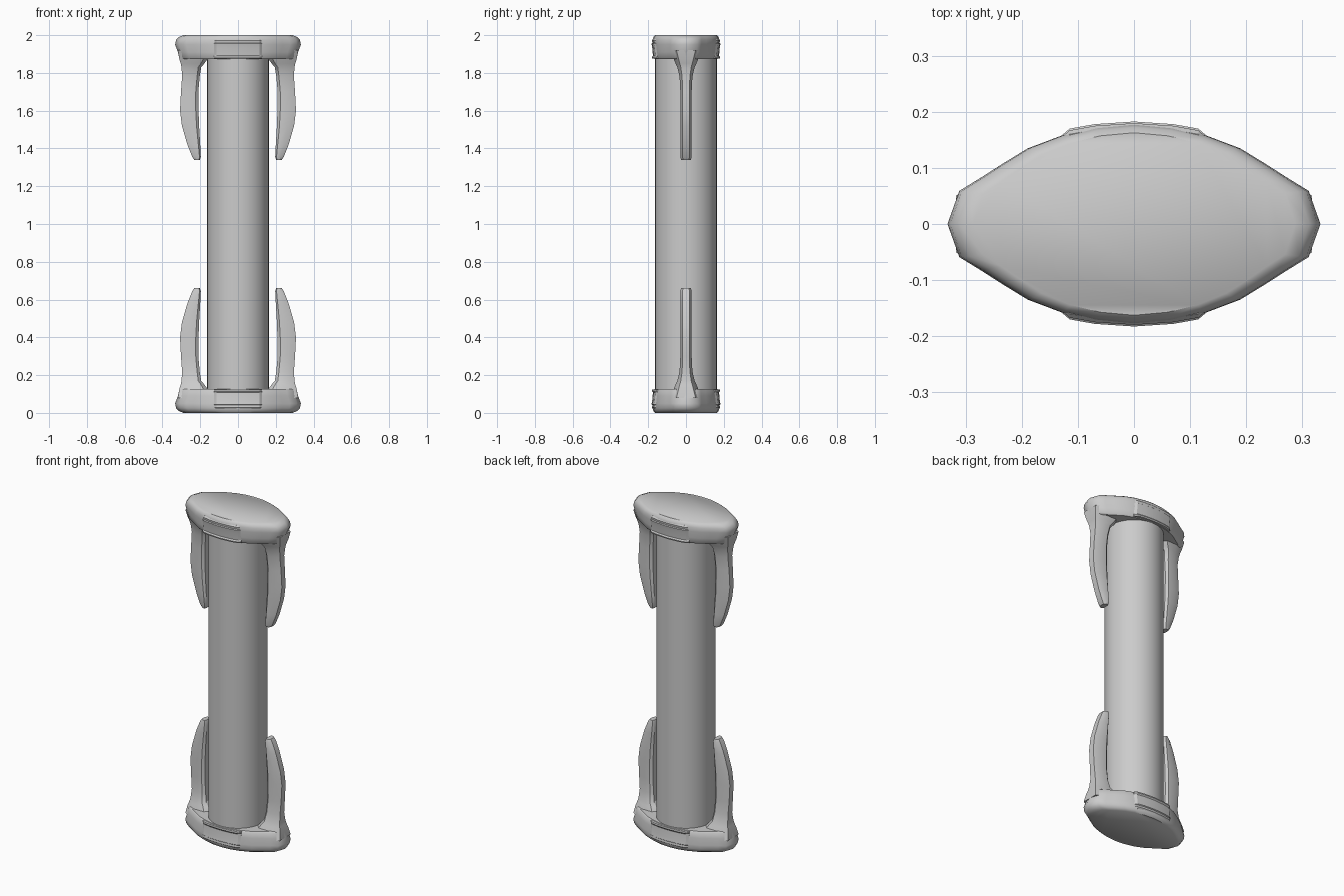
import bpy, bmesh, math
from mathutils import Vector

cube = bpy.data.objects.get("Cube")
if cube:
    bpy.data.objects.remove(cube)

grey = bpy.data.materials.new("light_grey")
grey.use_nodes = True
colour = (0.6, 0.6, 0.6, 1)
grey.diffuse_color = colour
grey.node_tree.nodes["Principled BSDF"].inputs["Base Color"].default_value = colour


def loft(name, rings, angle=35):
    """Skin closed rings of points, cap both ends and shade by angle."""
    bm = bmesh.new()
    loops = [[bm.verts.new(p) for p in ring] for ring in rings]
    n = len(loops[0])
    for a, b in zip(loops, loops[1:]):
        for i in range(n):
            j = (i + 1) % n
            bm.faces.new((a[i], a[j], b[j], b[i]))
    bm.faces.new(loops[0])
    bm.faces.new(loops[-1])
    bmesh.ops.recalc_face_normals(bm, faces=bm.faces)
    mesh = bpy.data.meshes.new(name)
    bm.to_mesh(mesh)
    bm.free()
    mesh.materials.append(grey)
    obj = bpy.data.objects.new(name, mesh)
    bpy.context.collection.objects.link(obj)
    bpy.ops.object.select_all(action='DESELECT')
    bpy.context.view_layer.objects.active = obj
    obj.select_set(True)
    bpy.ops.object.shade_smooth_by_angle(angle=math.radians(angle))
    return obj


def flip(rings, sx=1, sy=1, top=True):
    """Mirror rings across the chosen planes."""
    return [[(x * sx, y * sy, z if top else 2 - z) for x, y, z in r] for r in rings]


# Central tube
circle = [(math.cos(k * math.tau / 48) * 0.163, math.sin(k * math.tau / 48) * 0.163)
          for k in range(48)]
loft("central_tube", [[(x, y, z) for x, y in circle] for z in (0.08, 1.92)])

# Lens-shaped end cap: quarter outline mirrored into a full loop
quarter = [(0.333, 0), (0.312, 0.06), (0.275, 0.083), (0.235, 0.109), (0.19, 0.137),
           (0.13, 0.16), (0.07, 0.174), (0, 0.18)]
half = quarter + [(-x, y) for x, y in quarter[-2::-1]]
outline = half + [(x, -y) for x, y in half[-2:0:-1]]
# height, width scale, depth scale
levels = [(1.873, 0.90, 0.92), (1.88, 0.935, 0.95), (1.91, 0.955, 0.965),
          (1.95, 1.0, 0.985), (1.975, 0.985, 0.985), (1.99, 0.94, 0.96), (2.0, 0.865, 0.905)]
cap = [[(x * sx, y * sy, z) for x, y in outline] for z, sx, sy in levels]

# Curved prong: height, inner x, outer x, half thickness
stations = [(1.92, 0.14, 0.318, 0.085), (1.875, 0.16, 0.311, 0.066),
            (1.85, 0.178, 0.303, 0.055), (1.83, 0.195, 0.299, 0.046),
            (1.78, 0.203, 0.296, 0.034), (1.70, 0.21, 0.302, 0.03),
            (1.60, 0.209, 0.307, 0.03), (1.52, 0.206, 0.297, 0.03),
            (1.42, 0.2, 0.268, 0.03), (1.355, 0.197, 0.242, 0.03),
            (1.34, 0.202, 0.232, 0.026)]
prong = []
for z, a, b, h in stations:
    w = b - a
    side = [(a, h * 0.6), (a + w * 0.15, h), (b - w * 0.4, h), (b, h * 0.6)]
    prong.append([(x, y, z) for x, y in side] + [(x, -y, z) for x, y in side[::-1]])

# Curved face panel with a stepped slot, following the cap's front
profile = [(-0.03, 1.876), (0.0, 1.876), (0.002, 1.884), (-0.004, 1.892), (0.0, 1.935),
           (0.004, 1.955), (-0.001, 1.959), (0.001, 1.972), (-0.006, 1.98), (-0.03, 1.98)]
panel = []
for x, drop in ((-0.128, 0.008), (-0.115, 0), (-0.07, 0), (0, 0),
                (0.07, 0), (0.115, 0), (0.128, 0.008)):
    y = 0.179 * (1 - (x / 0.31) ** 2) ** 0.5 - drop
    panel.append([(x, -(y + d), z) for d, z in profile])

# Place every part at both ends
for end, top in (("top", True), ("bottom", False)):
    loft(end + "_cap", flip(cap, top=top), 40)
    for side, s in (("left", 1), ("right", -1)):
        loft(f"{end}_{side}_prong", flip(prong, sx=s, top=top), 30)
    for face, s in (("front", 1), ("back", -1)):
        loft(f"{end}_{face}_panel", flip(panel, sy=s, top=top), 25)
